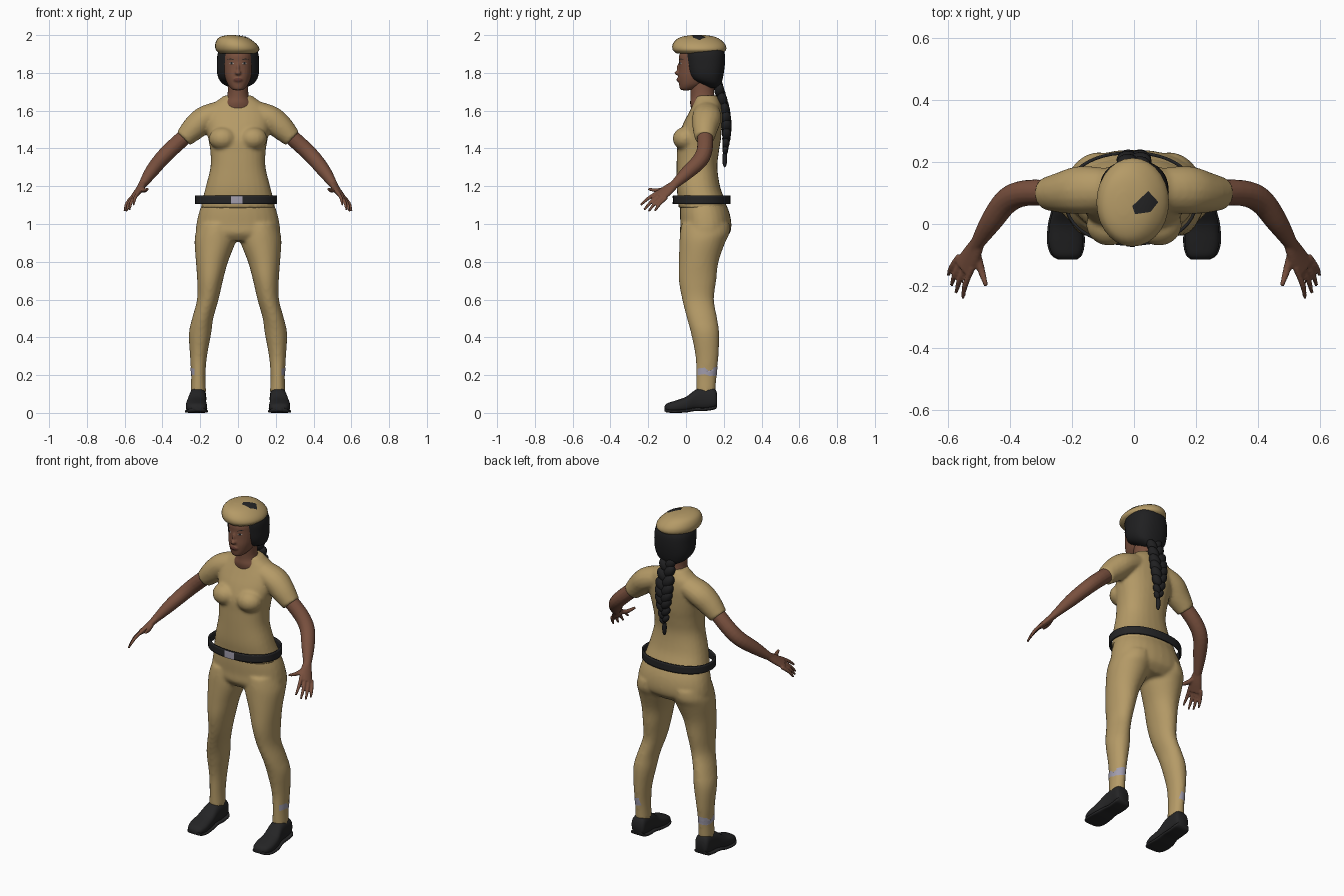
import bpy, bmesh, math
from mathutils import Vector, Matrix

cube = bpy.data.objects.get("Cube")
if cube:
    bpy.data.objects.remove(cube, do_unlink=True)


def material(name, r, g, b):
    m = bpy.data.materials.new(name)
    m.use_nodes = True
    m.diffuse_color = (r, g, b, 1)
    bsdf = m.node_tree.nodes["Principled BSDF"]
    bsdf.inputs["Base Color"].default_value = (r, g, b, 1)
    bsdf.inputs["Roughness"].default_value = 0.8
    return m


KHAKI = material("khaki cloth", .46, .325, .135)
SKIN = material("brown skin", .19, .08, .048)
HAIR = material("black hair", .014, .014, .015)
LEATHER = material("black leather", .018, .018, .019)
GREY = material("lilac grey", .36, .34, .42)
LIPS = material("dark lips", .12, .04, .03)
WHITE = material("eye white", .4, .36, .33)


def spline(rows, k=4):
    """Catmull-Rom interpolation of rows of numbers."""
    out, last = [], len(rows) - 1
    for i in range(last):
        p = [rows[max(0, min(last, i + j))] for j in (-1, 0, 1, 2)]
        for s in range(k):
            t = s / k
            out.append([b + .5 * t * (c - a + t * (2*a - 5*b + 4*c - d + t * (3*(b - c) + d - a)))
                        for a, b, c, d in zip(*p)])
    return out + [list(rows[-1])]


def skin_rings(bm, rings, caps=True):
    loops = [[bm.verts.new(p) for p in ring] for ring in rings]
    n = len(loops[0])
    for a, b in zip(loops, loops[1:]):
        for i in range(n):
            j = (i + 1) % n
            bm.faces.new((a[i], a[j], b[j], b[i]))
    if caps:
        bm.faces.new(loops[0][::-1])
        bm.faces.new(loops[-1])


def loft(bm, rows, side=1, along="z", power=2.0, n=28, caps=True):
    """Rows: position along axis, centre x, half width, low and high of third axis."""
    rings = []
    for t, cx, hw, lo, hi in spline(rows):
        ring = []
        for i in range(n):
            a = 2 * math.pi * i / n
            c, s = math.cos(a), math.sin(a)
            u = math.copysign(abs(c) ** (2 / power), c)
            v = math.copysign(abs(s) ** (2 / power), s)
            x, w = side * (cx + hw * u), (lo + hi) / 2 + (hi - lo) / 2 * v
            ring.append((x, w, t) if along == "z" else (x, t, w))
        rings.append(ring)
    skin_rings(bm, rings, caps)


def tube(bm, rows, side=1, wide=(0, 1, 0), n=16):
    """Rows: x, y, z, radius along 'wide', radius across it."""
    pts, rings = spline(rows), []
    for i, row in enumerate(pts):
        t = Vector(pts[min(i + 1, len(pts) - 1)][:3]) - Vector(pts[max(i - 1, 0)][:3])
        t.normalize()
        u = Vector(wide)
        u = (u - t * u.dot(t)).normalized()
        v = t.cross(u)
        ring = []
        for j in range(n):
            a = 2 * math.pi * j / n
            p = Vector(row[:3]) + u * row[3] * math.cos(a) + v * row[4] * math.sin(a)
            ring.append((p.x * side, p.y, p.z))
        rings.append(ring)
    skin_rings(bm, rings)


def ball(bm, at, size, tilt=0):
    m = Matrix.Translation(at) @ Matrix.Rotation(tilt, 4, "Y") @ Matrix.Diagonal((*size, 1))
    bmesh.ops.create_uvsphere(bm, u_segments=16, v_segments=10, radius=1, matrix=m)


def finish(bm, name, mat, voxel=0, smooth=4, orient=True):
    if orient:
        bmesh.ops.recalc_face_normals(bm, faces=bm.faces[:])
    for f in bm.faces:
        f.smooth = True
    me = bpy.data.meshes.new(name)
    bm.to_mesh(me)
    bm.free()
    me.materials.append(mat)
    me.set_sharp_from_angle(angle=math.radians(50))
    ob = bpy.data.objects.new(name, me)
    bpy.context.scene.collection.objects.link(ob)
    if voxel:  # fuse overlapping volumes into one surface
        r = ob.modifiers.new("fuse", "REMESH")
        r.mode, r.voxel_size, r.use_smooth_shade = "VOXEL", voxel, True
        s = ob.modifiers.new("relax", "SMOOTH")
        s.factor, s.iterations = .5, smooth
    return ob


def decal(name, pts, target, axis, start, mat, lift=.002):
    """Flat outline projected along an axis onto the target."""
    k = "XYZ".index(axis)
    bm = bmesh.new()
    vs = []
    for p in pts:
        co = list(p)
        co.insert(k, start)
        vs.append(bm.verts.new(co))
    bm.faces.new(vs)
    bmesh.ops.poke(bm, faces=bm.faces[:])
    bmesh.ops.subdivide_edges(bm, edges=bm.edges[:], cuts=3, use_grid_fill=True)
    bm.normal_update()
    if bm.faces[:][0].normal[k] * start < 0:
        bmesh.ops.reverse_faces(bm, faces=bm.faces[:])
    ob = finish(bm, name, mat, orient=False)
    w = ob.modifiers.new("wrap", "SHRINKWRAP")
    w.target, w.wrap_method, w.wrap_mode, w.offset = target, "PROJECT", "ABOVE_SURFACE", lift
    setattr(w, "use_project_" + axis.lower(), True)
    w.use_negative_direction, w.use_positive_direction = start > 0, start < 0


# Trousers: pelvis and two legs fused
bm = bmesh.new()
loft(bm, [(1.12, 0, .185, -.03, .205), (1.06, 0, .207, -.032, .23), (1.0, 0, .22, -.03, .24),
          (.95, 0, .222, -.03, .232), (.91, 0, .19, 0, .19)], power=2.2)
for s in (1, -1):
    loft(bm, [(1.0, .11, .1, -.025, .23), (.95, .117, .108, -.032, .23), (.9, .122, .108, -.035, .207),
              (.8, .138, .085, -.038, .172), (.7, .148, .068, -.038, .16), (.6, .16, .057, -.02, .148),
              (.5, .187, .056, .005, .165), (.42, .201, .059, .027, .176), (.3, .209, .045, .05, .172),
              (.2, .21, .038, .053, .162), (.11, .21, .041, .053, .157)], side=s)
trousers = finish(bm, "trousers", KHAKI, .01)

# Shirt: torso, bust and short sleeves fused
bm = bmesh.new()
loft(bm, [(1.085, 0, .198, -.04, .218), (1.13, 0, .188, -.043, .205), (1.2, 0, .17, -.05, .18),
          (1.3, 0, .146, -.05, .166), (1.38, 0, .146, -.048, .174), (1.45, 0, .157, -.045, .185),
          (1.52, 0, .17, -.02, .19), (1.58, 0, .17, .01, .192), (1.63, 0, .14, .035, .187),
          (1.66, 0, .1, .045, .175), (1.68, 0, .075, .05, .165)], power=2.3)
for s in (1, -1):
    ball(bm, (s * .08, -.003, 1.452), (.075, .068, .062))
    tube(bm, [(.08, .11, 1.595, .07, .06), (.17, .11, 1.56, .078, .068),
              (.23, .102, 1.51, .068, .066), (.288, .098, 1.452, .052, .05)], side=s)
finish(bm, "shirt", KHAKI, .009)

# Arms with palm and fingers
index, pinky = Vector((.53, -.155, 1.163)), Vector((.573, -.118, 1.128))
tips = [(.553, -.24, 1.10), (.575, -.222, 1.075), (.59, -.198, 1.067), (.6, -.165, 1.068)]
for s, label in ((1, "left"), (-1, "right")):
    bm = bmesh.new()
    tube(bm, [(.25, .1, 1.49, .042, .042), (.35, .1, 1.4, .042, .042), (.41, .075, 1.338, .042, .04),
              (.46, .01, 1.275, .037, .035), (.505, -.06, 1.21, .024, .022),
              (.515, -.078, 1.197, .022, .018)], side=s)
    across = pinky - index
    tube(bm, [(.503, -.057, 1.212, .023, .02), (.525, -.1, 1.178, .035, .018),
              (.553, -.142, 1.143, .038, .014)], side=s, wide=across)
    for i, tip in enumerate(tips):
        base, end = index.lerp(pinky, i / 3), Vector(tip)
        mid = base.lerp(end, .5) + Vector((.004, 0, .006))
        tube(bm, [(*(base + Vector((-.008, .015, .012))), .01, .01), (*mid, .0095, .0095),
                  (*end, .006, .006)], side=s, wide=across, n=10)
    tube(bm, [(.512, -.09, 1.19, .016, .015), (.495, -.145, 1.178, .013, .012),
              (.478, -.2, 1.185, .007, .007)], side=s, wide=(1, 0, 0), n=10)
    finish(bm, label + "_arm", SKIN, .005, 2)

# Belt and buckle
bm = bmesh.new()
loft(bm, [(1.105, -.01, .217, -.07, .235), (1.15, -.01, .217, -.07, .235)], n=48, power=2.2, caps=False)
belt = finish(bm, "belt", LEATHER)
belt.modifiers.new("thickness", "SOLIDIFY").thickness = .01
decal("belt_buckle", [(-.038, 1.108), (.024, 1.108), (.024, 1.147), (-.038, 1.147)],
      belt, "Y", -.3, GREY, .004)

# Shoes with soles
shoe = [(-.115, .215, .025, .014, .034), (-.1, .218, .045, .006, .05), (-.06, .22, .056, .002, .064),
        (0, .22, .053, .006, .085), (.05, .215, .046, .014, .122), (.1, .212, .044, .014, .136),
        (.15, .212, .043, .022, .13), (.165, .212, .032, .034, .1)]
for s, label in ((1, "left"), (-1, "right")):
    bm = bmesh.new()
    loft(bm, shoe, side=s, along="y", power=2.6)
    finish(bm, label + "_shoe", LEATHER)
    bm = bmesh.new()
    loft(bm, [(y, x, w + .005, max(0, lo - .004), lo + .014) for y, x, w, lo, hi in shoe],
         side=s, along="y", power=4)
    finish(bm, label + "_sole", LEATHER)

    # Faded patches round the ankles
    decal(label + "_ankle_patch", [(.062, .2), (.1, .205), (.125, .195), (.155, .2), (.155, .235),
                                   (.12, .222), (.1, .24), (.062, .235)], trousers, "X", s * .5, GREY)
    decal(label + "_calf_patch", [(s * .19, .205), (s * .238, .195), (s * .242, .24), (s * .2, .25)],
          trousers, "Y", .5, GREY)

# Neck and head
bm = bmesh.new()
loft(bm, [(1.6, 0, .09, .03, .17), (1.64, 0, .076, .022, .16), (1.68, 0, .056, .025, .15),
          (1.76, 0, .054, .02, .145)])
finish(bm, "neck", SKIN)
bm = bmesh.new()
loft(bm, [(1.708, 0, .018, -.022, .02), (1.715, 0, .034, -.032, .05), (1.74, 0, .055, -.037, .1),
          (1.78, 0, .07, -.041, .14), (1.82, 0, .077, -.038, .16), (1.86, 0, .079, -.037, .17),
          (1.9, 0, .078, -.034, .17), (1.95, 0, .06, 0, .14)], power=2.2)
ball(bm, (0, -.041, 1.80), (.016, .02, .013))
ball(bm, (0, -.036, 1.822), (.009, .014, .03))
ball(bm, (0, -.036, 1.764), (.025, .013, .013))
head = finish(bm, "head", SKIN, .005, 3)

# Painted face features
decal("lips", [(-.024, 1.764), (-.008, 1.773), (.008, 1.773), (.024, 1.764), (.01, 1.755), (-.01, 1.755)],
      head, "Y", -.3, LIPS)
for s, label in ((1, "left"), (-1, "right")):
    decal(label + "_eye", [(s * .019, 1.849), (s * .032, 1.857), (s * .047, 1.851), (s * .032, 1.844)],
          head, "Y", -.3, WHITE)
    decal(label + "_iris", [(s * .027, 1.845), (s * .038, 1.845), (s * .038, 1.857), (s * .027, 1.857)],
          head, "Y", -.3, HAIR, .003)
    decal(label + "_brow", [(s * .015, 1.867), (s * .04, 1.877), (s * .057, 1.869), (s * .04, 1.871)],
          head, "Y", -.3, HAIR)

# Hair cap
bm = bmesh.new()
loft(bm, [(1.94, 0, .09, 0, .19), (1.9, 0, .108, -.008, .205), (1.85, 0, .112, -.002, .206),
          (1.8, 0, .111, .008, .2), (1.765, 0, .1, .03, .193), (1.74, 0, .078, .08, .185),
          (1.72, 0, .04, .12, .175)], power=2.4)
finish(bm, "hair", HAIR)

# Braid of alternating strands
bm = bmesh.new()
path = spline([(.172, 1.725, 1.0), (.203, 1.6, 1.15), (.215, 1.5, 1.0), (.208, 1.39, .6)], 5)
for i, (y, z, k) in enumerate(path):
    s = 1 if i % 2 else -1
    ball(bm, (s * .018 * k, y, z), (.027 * k, .026 * k, .04 * k), s * .6)
ball(bm, (0, .205, 1.345), (.013, .013, .045))
finish(bm, "braid", HAIR)

# Beret, fuller towards the right, with a dark badge
bm = bmesh.new()
loft(bm, [(1.903, -.002, .095, -.05, .19), (1.922, -.002, .115, -.07, .212), (1.95, -.01, .111, -.071, .208),
          (1.978, -.022, .088, -.05, .18), (1.993, -.03, .058, -.015, .145), (2.0, -.035, .02, .03, .1)])
beret = finish(bm, "beret", KHAKI)
decal("beret_badge", [(-.006, .058), (.045, .106), (.077, .071), (.052, .039), (.003, .032)],
      beret, "Z", 2.2, LEATHER, .003)
